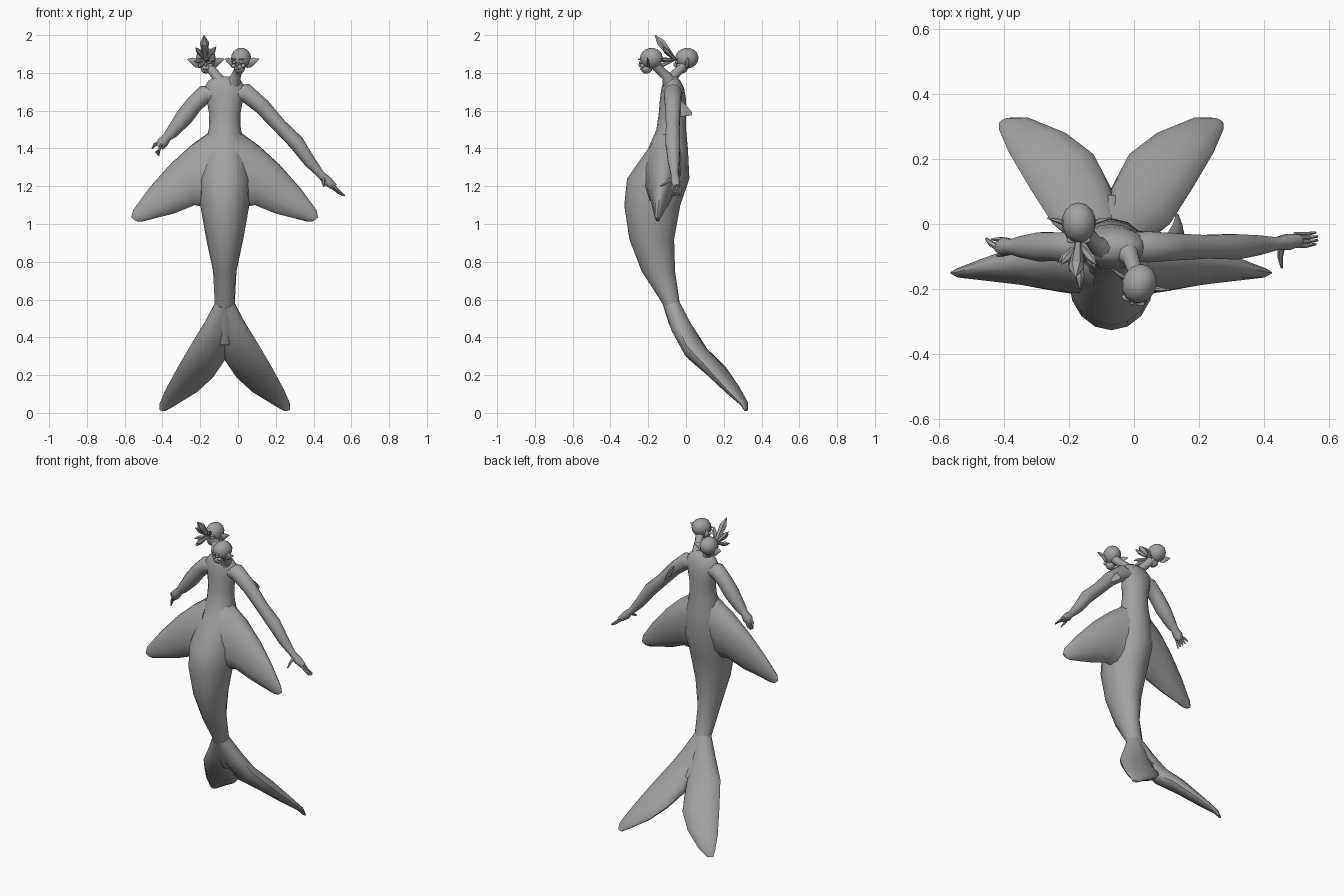
import bpy, math
from mathutils import Vector as V, Matrix

grey = bpy.data.materials.new("stone_grey")
grey.diffuse_color = (0.36, 0.36, 0.36, 1)
CX = -0.07  # body centre line


def make(name, verts, faces, angle=50):
    me = bpy.data.meshes.new(name)
    me.from_pydata([tuple(v) for v in verts], [], faces)
    me.materials.append(grey)
    ob = bpy.data.objects.new(name, me)
    bpy.context.collection.objects.link(ob)
    bpy.ops.object.select_all(action='DESELECT')
    ob.select_set(True)
    bpy.context.view_layer.objects.active = ob
    bpy.ops.object.mode_set(mode='EDIT')
    bpy.ops.mesh.select_all(action='SELECT')
    bpy.ops.mesh.normals_make_consistent(inside=False)
    bpy.ops.object.mode_set(mode='OBJECT')
    if angle:
        bpy.ops.object.shade_smooth_by_angle(angle=math.radians(angle))
    return ob


def loft(name, rings, n=12, angle=50):
    """Skin elliptical rings given as (centre, half axis u, half axis v)."""
    verts, faces = [], []
    for c, u, v in rings:
        for i in range(n):
            a = 2 * math.pi * i / n
            verts.append(c + u * math.cos(a) + v * math.sin(a))
    for r in range(len(rings) - 1):
        for i in range(n):
            j = (i + 1) % n
            faces.append((r * n + i, r * n + j, (r + 1) * n + j, (r + 1) * n + i))
    faces += [tuple(range(n)), tuple(range((len(rings) - 1) * n, len(rings) * n))]
    return make(name, verts, faces, angle)


def blade(name, rows, side=1, n=12, cx=0.0, angle=50):
    """Fin from rows of (edge point, other edge point, half thickness)."""
    fix = lambda p: V((cx + side * p[0], p[1], p[2]))
    rows = [(fix(a), fix(b), t) for a, b, t in rows]
    mids = [(a + b) / 2 for a, b, t in rows]
    rings = []
    for i, (a, b, t) in enumerate(rows):
        d = mids[min(i + 1, len(mids) - 1)] - mids[max(i - 1, 0)]
        rings.append((mids[i], (a - b) / 2, d.cross(a - b).normalized() * t))
    return loft(name, rings, n, angle)


def tube(name, pts, n=10, angle=50):
    """Limb from points (x, y, z, radius)."""
    ps = [V(p[:3]) for p in pts]
    rings = []
    for i, p in enumerate(pts):
        d = (ps[min(i + 1, len(ps) - 1)] - ps[max(i - 1, 0)]).normalized()
        u = d.cross(V((0, 1, 0.05))).normalized()
        rings.append((ps[i], u * p[3], d.cross(u) * p[3]))
    return loft(name, rings, n, angle)


def ball(name, mat, c, r, seg=14):
    bpy.ops.mesh.primitive_uv_sphere_add(segments=seg, ring_count=seg // 2 + 1, radius=1)
    ob = bpy.context.object
    ob.name = name
    ob.data.transform(mat @ Matrix.Translation(c) @ Matrix.Diagonal((*r, 1)))
    ob.data.materials.append(grey)
    bpy.ops.object.shade_smooth()


# torso and tail: z, front y, back y, half width
BODY = [(0.36, -0.03, 0.09, 0.05), (0.47, -0.09, 0.02, 0.06), (0.58, -0.125, -0.033, 0.053),
        (0.75, -0.235, -0.058, 0.062), (0.92, -0.30, -0.063, 0.098), (1.1, -0.327, -0.03, 0.13),
        (1.24, -0.312, 0.018, 0.135), (1.4, -0.2, 0.01, 0.115), (1.5, -0.157, 0.0, 0.085),
        (1.58, -0.145, 0.0, 0.082), (1.66, -0.138, 0.0, 0.097), (1.72, -0.13, -0.01, 0.112),
        (1.76, -0.118, -0.03, 0.085), (1.78, -0.1, -0.05, 0.05)]
loft("torso_and_tail", [(V((CX, (a + b) / 2, z)), V((w, 0, 0)), V((0, (b - a) / 2, 0)))
                        for z, a, b, w in BODY], 16)

# hip fins and tail flukes, mirrored about the body centre
HIP = [((0.05, -0.08, 1.51), (0.05, -0.16, 1.08), 0.10), ((0.18, -0.09, 1.415), (0.16, -0.15, 1.10), 0.085),
       ((0.29, -0.11, 1.315), (0.27, -0.145, 1.055), 0.06), ((0.40, -0.13, 1.19), (0.37, -0.15, 1.03), 0.035),
       ((0.485, -0.15, 1.075), (0.44, -0.15, 1.012), 0.016), ((0.495, -0.15, 1.035), (0.47, -0.15, 1.015), 0.006)]
FLUKE = [((0.05, -0.09, 0.58), (-0.04, -0.06, 0.56), 0.045), ((0.11, -0.05, 0.47), (-0.03, 0.01, 0.42), 0.055),
         ((0.18, 0.0, 0.36), (0.0, 0.11, 0.28), 0.055), ((0.25, 0.11, 0.24), (0.055, 0.215, 0.20), 0.045),
         ((0.315, 0.22, 0.12), (0.14, 0.28, 0.12), 0.03), ((0.345, 0.29, 0.05), (0.25, 0.325, 0.05), 0.016),
         ((0.345, 0.31, 0.015), (0.31, 0.325, 0.012), 0.007)]
for side, label in ((-1, "left"), (1, "right")):
    blade(label + "_hip_fin", HIP, side, 12, CX)
    blade(label + "_fluke", FLUKE, side, 12, CX)

# arms
tube("right_arm", [(-0.03, -0.07, 1.69, 0.045), (0.04, -0.07, 1.695, 0.05), (0.13, -0.07, 1.62, 0.043),
                   (0.22, -0.07, 1.52, 0.038), (0.31, -0.07, 1.43, 0.041), (0.38, -0.065, 1.33, 0.032),
                   (0.44, -0.06, 1.26, 0.02), (0.475, -0.055, 1.225, 0.026), (0.51, -0.05, 1.195, 0.018)])
tube("left_arm", [(-0.11, -0.07, 1.69, 0.045), (-0.18, -0.07, 1.685, 0.05), (-0.235, -0.07, 1.63, 0.046),
                  (-0.285, -0.07, 1.565, 0.047), (-0.35, -0.07, 1.485, 0.033), (-0.375, -0.07, 1.46, 0.024),
                  (-0.40, -0.07, 1.43, 0.03), (-0.415, -0.07, 1.405, 0.02)])
blade("right_arm_fin", [((0.09, -0.05, 1.68), (0.16, -0.05, 1.57), 0.015),
                        ((0.12, 0.0, 1.63), (0.15, -0.01, 1.57), 0.01),
                        ((0.13, 0.033, 1.59), (0.135, 0.03, 1.575), 0.003)], n=6)

# fingers and thumbs
for i in range(4):
    y = -0.067 + 0.012 * i
    tube(f"right_finger_{i}", [(0.495, y, 1.21 - 0.004 * i, 0.008), (0.53, y, 1.18 - 0.004 * i, 0.007),
                               (0.568 - 0.006 * abs(i - 1.5), y + 0.005, 1.15, 0.004)], 6)
    y = -0.095 + 0.016 * i
    tube(f"left_finger_{i}", [(-0.405, y, 1.425, 0.008), (-0.418, y, 1.39, 0.007),
                              (-0.42 - 0.006 * i, y, 1.36 + 0.006 * i, 0.004)], 6)
tube("right_thumb", [(0.455, -0.06, 1.245, 0.012), (0.45, -0.1, 1.22, 0.009), (0.455, -0.135, 1.2, 0.004)], 6)
tube("left_thumb", [(-0.40, -0.085, 1.44, 0.011), (-0.44, -0.06, 1.42, 0.009), (-0.455, -0.045, 1.40, 0.004)], 6)

# necks
tube("rear_neck", [(-0.085, -0.08, 1.73, 0.045), (-0.115, -0.065, 1.785, 0.026), (-0.14, -0.035, 1.815, 0.024),
                   (-0.165, -0.005, 1.85, 0.028)])
tube("front_neck", [(-0.03, -0.08, 1.73, 0.045), (-0.01, -0.105, 1.785, 0.026), (0.0, -0.135, 1.81, 0.024),
                    (0.015, -0.17, 1.85, 0.028)])


def head(label, loc, yaw, pitch):
    m = Matrix.Translation(loc) @ Matrix.Rotation(yaw, 4, 'Z') @ Matrix.Rotation(pitch, 4, 'X')
    ball(label + "_skull", m, (0, 0.005, 0.005), (0.053, 0.062, 0.055))
    ball(label + "_jaw", m, (0, -0.028, -0.045), (0.029, 0.033, 0.028), 10)
    ball(label + "_lip", m, (0, -0.054, -0.045), (0.017, 0.009, 0.006), 8)
    ball(label + "_nose", m, (0, -0.06, -0.022), (0.007, 0.01, 0.012), 8)
    for s in (-1, 1):
        ball(label + "_eye", m, (0.02 * s, -0.05, -0.01), (0.011, 0.009, 0.008), 8)
        ball(label + "_brow", m, (0.021 * s, -0.05, 0.006), (0.018, 0.01, 0.005), 8)
        ball(label + "_cheek", m, (0.027 * s, -0.04, -0.03), (0.013, 0.013, 0.012), 8)
        ear = blade(label + "_ear", [((0.042, 0.0, 0.0), (0.032, -0.005, -0.045), 0.008),
                                     ((0.07, 0.008, 0.008), (0.055, 0.008, -0.045), 0.006),
                                     ((0.098, 0.018, 0.0), (0.094, 0.018, -0.006), 0.002)], s, 6, 0, 30)
        ear.data.transform(m)


head("rear_head", (-0.17, 0.0, 1.872), 0.0, 0.1)
head("front_head", (0.015, -0.188, 1.872), -0.35, 0.12)

# crystal cluster: base to tip, radius
BASE = V((-0.172, -0.06, 1.87))
for i, (tip, r) in enumerate([((-0.18, -0.165, 2.0), 0.024), ((-0.225, -0.125, 1.935), 0.014),
                              ((-0.115, -0.125, 1.94), 0.014), ((-0.165, -0.205, 1.87), 0.015),
                              ((-0.235, -0.12, 1.86), 0.012), ((-0.115, -0.14, 1.87), 0.012),
                              ((-0.2, -0.15, 1.83), 0.011)]):
    d = V(tip) - BASE
    tube(f"crystal_{i}", [(*(BASE + d * f), r * k) for f, k in ((0, 0.5), (0.7, 1), (1, 0.05))], 6, 0)
